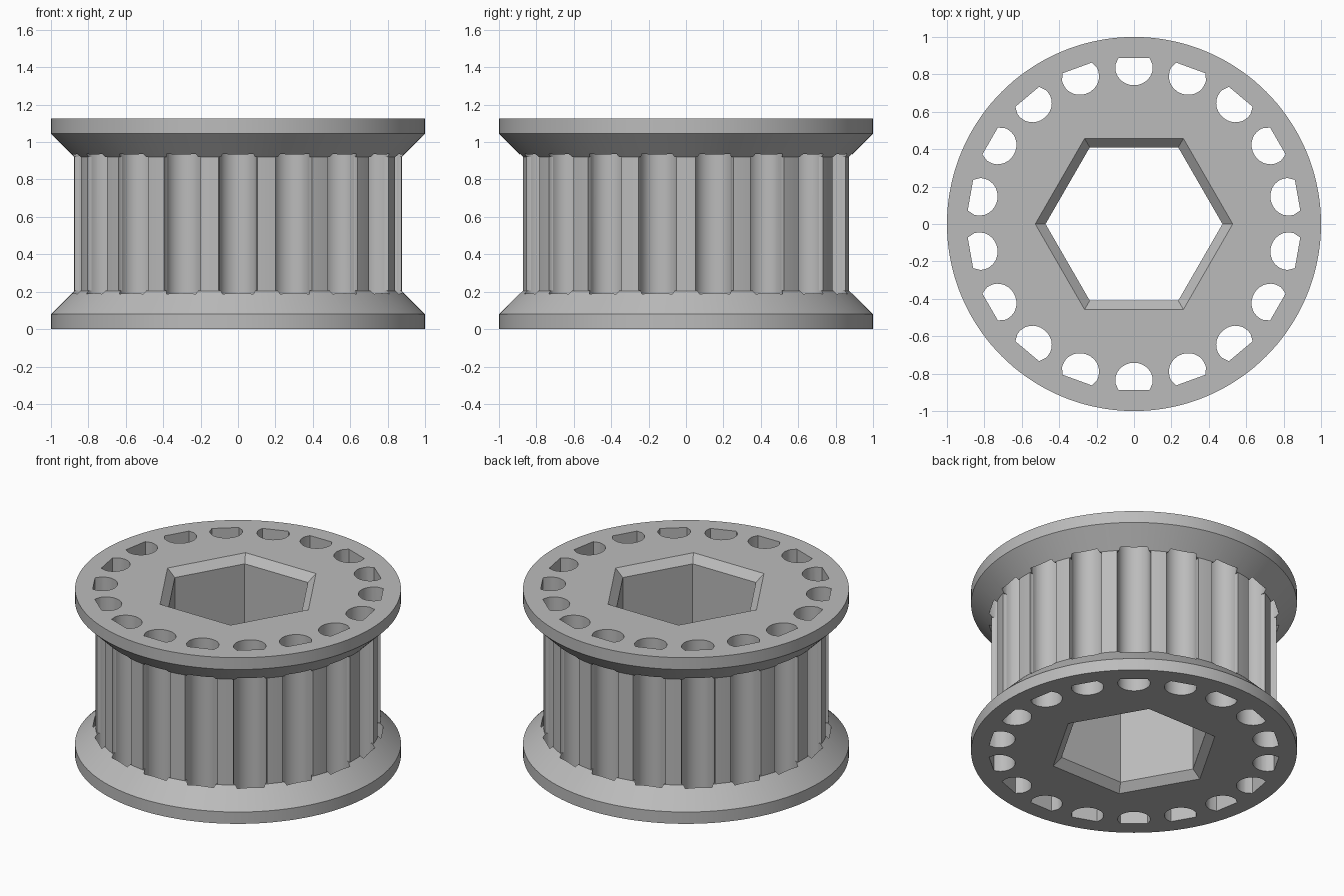
import bpy, bmesh
from math import sin, cos, pi, radians

if "Cube" in bpy.data.objects:
    bpy.data.objects.remove(bpy.data.objects["Cube"], do_unlink=True)

HEIGHT = 1.125
TEETH = 18
SEGMENTS = 144

grey = bpy.data.materials.new("plain_grey")
grey.use_nodes = True
colour = (0.5, 0.5, 0.5, 1)
grey.diffuse_color = colour
grey.node_tree.nodes["Principled BSDF"].inputs["Base Color"].default_value = colour


def make_object(name, bm):
    bmesh.ops.recalc_face_normals(bm, faces=bm.faces)
    mesh = bpy.data.meshes.new(name)
    bm.to_mesh(mesh)
    bm.free()
    mesh.materials.append(grey)
    obj = bpy.data.objects.new(name, mesh)
    bpy.context.collection.objects.link(obj)
    return obj


def loft(bm, rings):
    """Join equal rings of points into a closed solid."""
    loops = [[bm.verts.new(p) for p in ring] for ring in rings]
    for low, high in zip(loops, loops[1:]):
        for i in range(len(low)):
            j = (i + 1) % len(low)
            bm.faces.new((low[i], low[j], high[j], high[i]))
    bm.faces.new(loops[0])
    bm.faces.new(loops[-1])


def turned(name, profile, sides):
    """Solid of revolution from (radius, height) pairs."""
    bm = bmesh.new()
    loft(bm, [[(r * cos(2 * pi * i / sides), r * sin(2 * pi * i / sides), z)
               for i in range(sides)] for r, z in profile])
    return make_object(name, bm)


def groove_ring(name, outline, z0, z1):
    """Prisms of (across, outward) points repeated around the axis."""
    bm = bmesh.new()
    for k in range(TEETH):
        a = radians(90) + 2 * pi * k / TEETH
        flat = [(u * cos(a) - v * sin(a), u * sin(a) + v * cos(a)) for v, u in outline]
        loft(bm, [[(x, y, z) for x, y in flat] for z in (z0, z1)])
    return make_object(name, bm)


def cut(target, cutter):
    cutter.hide_render = True
    mod = target.modifiers.new("cut", 'BOOLEAN')
    mod.operation = 'DIFFERENCE'
    mod.solver = 'EXACT'
    mod.object = cutter
    bpy.context.view_layer.objects.active = target
    bpy.ops.object.modifier_apply(modifier=mod.name)
    bpy.data.objects.remove(cutter, do_unlink=True)


# Spool with two tapered flanges
lower = [(1, 0), (1, 0.08), (0.876, 0.204)]
upper = [(r, HEIGHT - z) for r, z in reversed(lower)]
pulley = turned("toothed_pulley", lower + upper, SEGMENTS)

# Round-bottomed belt grooves, running through both flanges
arc = [(0.1 * cos(t), 0.835 - 0.093 * sin(t))
       for t in (pi * i / 14 for i in range(15))]
outline = arc + [(-0.1, 0.85), (-0.083, 0.888), (0.083, 0.888), (0.1, 0.85)]
cut(pulley, groove_ring("groove_cutter", outline, -0.2, HEIGHT + 0.2))

# Flared groove mouths between the flanges
half = [(0.09, 0.83), (0.101, 0.847), (0.106, 0.9)]
mouth = half + [(-v, u) for v, u in reversed(half)]
cut(pulley, groove_ring("mouth_cutter", mouth, 0.206, HEIGHT - 0.206))

# Hexagonal bore, chamfered at both ends
bore = [(0.638, -0.05), (0.473, 0.05), (0.473, HEIGHT - 0.05), (0.638, HEIGHT + 0.05)]
bore[0] = (0.583, -0.05)
bore[-1] = (0.583, HEIGHT + 0.05)
cut(pulley, turned("bore_cutter", bore, 6))

# Smooth curved walls, keep crisp edges
bpy.ops.object.select_all(action='DESELECT')
pulley.select_set(True)
bpy.context.view_layer.objects.active = pulley
bpy.ops.object.shade_smooth_by_angle(angle=radians(30))
